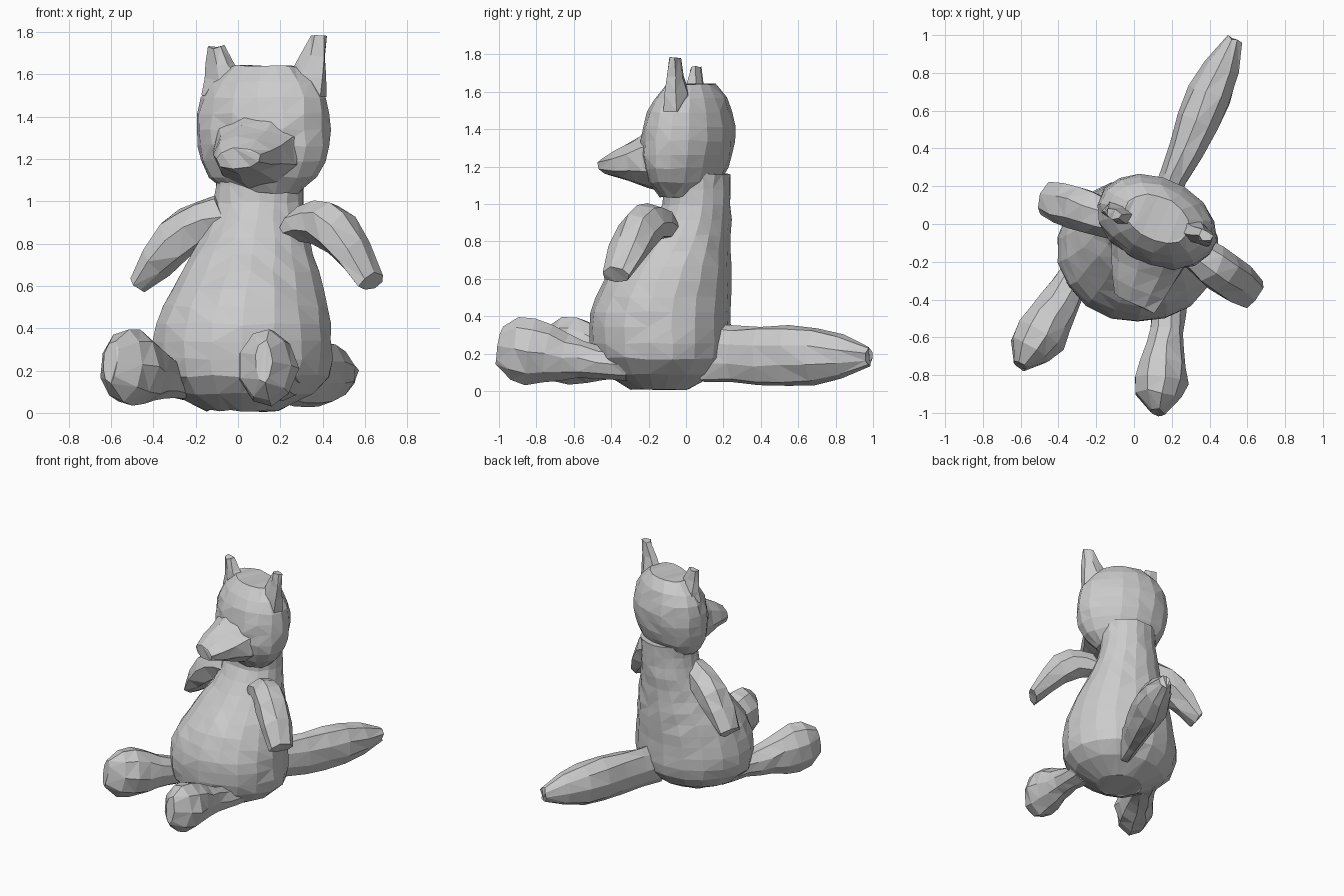
import bpy, bmesh, math, random
from mathutils import Vector

random.seed(4)
if "Cube" in bpy.data.objects:
    bpy.data.objects.remove(bpy.data.objects["Cube"], do_unlink=True)

UP = Vector((0, 0, 1))
HEAD_ACROSS = Vector((0.9, -0.4, 0)).normalized()
BODY_ACROSS = Vector((1, 0, 0))

grey = bpy.data.materials.new("plain grey")
grey.use_nodes = True
grey.diffuse_color = (0.6, 0.6, 0.6, 1)
shader = grey.node_tree.nodes["Principled BSDF"]
shader.inputs["Base Color"].default_value = grey.diffuse_color


def smooth_step(value):
    value = min(max(value, 0), 1)
    return value * value * (3 - 2 * value)


def skin(name, ring_at, steps, sides, across, axis, rough):
    """Cover a chain of oval rings; ring_at(t) gives centre, half width, half height."""
    tall = across.cross(axis).normalized()
    bm = bmesh.new()
    loops = []
    for step in range(steps + 1):
        centre, width, height = ring_at(step / steps)
        loop = []
        for side in range(sides):
            angle = math.tau * (side + 0.5) / sides
            point = centre + across * math.cos(angle) * width + tall * math.sin(angle) * height
            point += Vector([random.uniform(-rough, rough) for _ in "xyz"])
            loop.append(bm.verts.new(point))
        loops.append(loop)
    for lower, upper in zip(loops, loops[1:]):
        for side in range(sides):
            after = (side + 1) % sides
            bm.faces.new((lower[side], lower[after], upper[after], upper[side]))
    bm.faces.new(reversed(loops[0]))
    bm.faces.new(loops[-1])
    bmesh.ops.triangulate(bm, faces=bm.faces[:])
    bmesh.ops.recalc_face_normals(bm, faces=bm.faces[:])
    mesh = bpy.data.meshes.new(name)
    bm.to_mesh(mesh)
    bm.free()
    mesh.materials.append(grey)
    bpy.context.collection.objects.link(bpy.data.objects.new(name, mesh))


def limb(name, start, end, base, tip, swell=0, bow=0, late=1.5, across=None, steps=5, sides=8):
    """Tapering oval limb that may bow upward and swell toward its far end."""
    start, end, base, tip = (Vector(v) for v in (start, end, base, tip))
    axis = (end - start).normalized()
    across = across or axis.cross(UP).normalized()

    def ring_at(t):
        size = base.lerp(tip, t)
        extra = swell * math.sin(math.pi * t ** late)
        lift = UP * bow * math.sin(math.pi * t)
        return start.lerp(end, t) + lift, size.x + extra, size.y + extra

    skin(name, ring_at, steps, sides, across, axis, rough=0.008)


def body_ring(t):
    """Pear that rounds under at the ground and narrows to the neck."""
    z = 1.15 * t
    narrow = smooth_step((z - 0.3) / 0.75)
    depth = 0.38 - 0.2 * narrow ** 1.3
    tuck = 1 - 0.6 * max(0, 1 - z / 0.25) ** 2.5
    centre = Vector((0.02 + 0.08 * narrow, 0.24 - depth, z + 0.01))
    return centre, (0.43 - 0.22 * narrow) * tuck, depth * tuck


def head_ring(t):
    """Broad oval, boxy from the front and domed from the side."""
    level = 2 * t - 1
    width = 0.33 * (1 - 0.45 * abs(level) ** 3)
    depth = 0.23 * (1 - 0.5 * abs(level) ** 2.5)
    return Vector((0.12, 0.01 + 0.02 * level, 1.34 + 0.3 * level)), width, depth


skin("body", body_ring, 14, 18, BODY_ACROSS, UP, rough=0.006)
skin("head", head_ring, 8, 16, HEAD_ACROSS, UP, rough=0.006)

# Wide snout with a flat, blunt nose
limb("snout", (0.1, -0.06, 1.25), (0, -0.42, 1.2), base=(0.25, 0.22), tip=(0.12, 0.05),
     across=HEAD_ACROSS, steps=4, sides=9)

# Broad-based pointed ears
ear = dict(base=(0.13, 0.07), tip=(0.04, 0.03), across=HEAD_ACROSS, steps=3, sides=6)
limb("left_ear", (0.3, -0.04, 1.5), (0.38, -0.06, 1.78), **ear)
limb("right_ear", (-0.05, 0.05, 1.5), (-0.11, 0.05, 1.73), **ear)

# Drooping arms, the left one forward and the right one back
arm = dict(base=(0.09, 0.12), tip=(0.09, 0.05), swell=0.03, sides=7)
limb("left_arm", (0.25, -0.1, 0.88), (0.63, -0.37, 0.62), bow=0.13, **arm)
limb("right_arm", (-0.05, 0, 0.93), (-0.47, 0.14, 0.61), bow=0.08, **arm)

# Outstretched thin legs ending in rounded upright feet
leg = dict(base=(0.1, 0.08), tip=(0.04, 0.1), swell=0.09, late=2.8, steps=8, sides=9)
limb("right_leg", (-0.2, -0.1, 0.13), (-0.6, -0.75, 0.24), **leg)
limb("left_leg", (0.2, -0.3, 0.13), (0.12, -1, 0.24), **leg)

# Thick tail lying on the ground behind
limb("tail", (0.15, 0.1, 0.2), (0.53, 0.98, 0.18), base=(0.07, 0.16), tip=(0.04, 0.05),
     swell=0.07, late=1.6, steps=6, sides=9)
